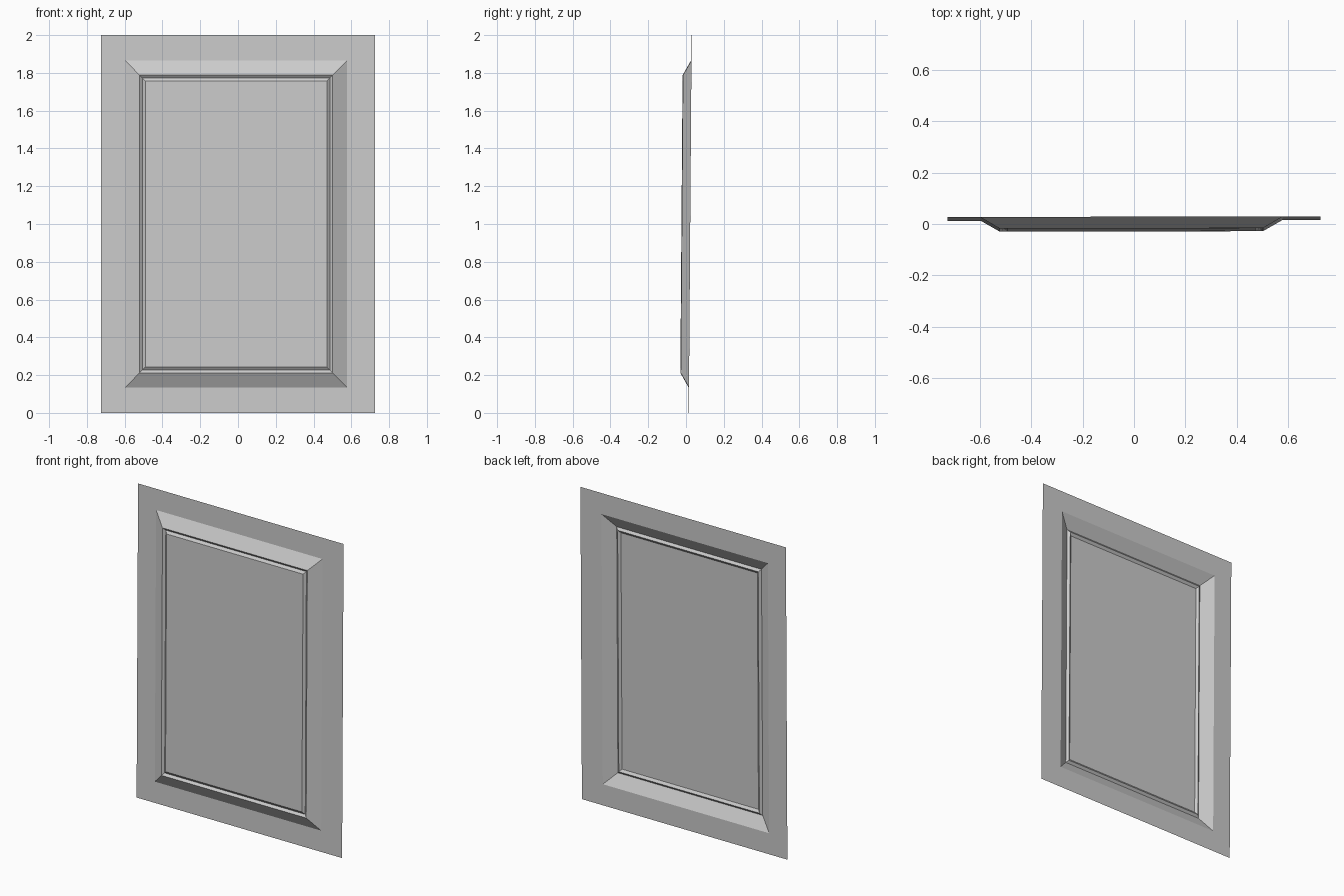
import bpy
import bmesh

cube = bpy.data.objects.get("Cube")
if cube:
    bpy.data.objects.remove(cube, do_unlink=True)

grey = bpy.data.materials.new("plain grey")
grey.use_nodes = True
grey.diffuse_color = (0.6, 0.6, 0.6, 1)
grey.node_tree.nodes["Principled BSDF"].inputs["Base Color"].default_value = (0.6, 0.6, 0.6, 1)

# Nested rectangles from the rim inwards: half width, half height, x centre, height towards the front
rim = (0.725, 1.0, 0.0, 0.0)
bevel_foot = (0.587, 0.865, -0.01, 0.0)
bevel_top = (0.511, 0.788, -0.01, 0.044)
groove_floor = (0.496, 0.773, -0.01, 0.032)
panel_edge = (0.481, 0.757, -0.01, 0.044)


def corners(bm, ring):
    """Four corners of a rectangle on the slightly leaning sheet."""
    half_w, half_h, centre, depth = ring
    verts = []
    for sx, sz in ((-1, -1), (1, -1), (1, 1), (-1, 1)):
        x = centre + sx * half_w
        z = 1 + sz * half_h
        lean = 0.021 + 0.0075 * (z - 1) + 0.002 * x
        verts.append(bm.verts.new((x, lean - depth, z)))
    return verts


def build(name, outer, inner=None):
    """A mitred frame between two rectangles, or a filled rectangle."""
    bm = bmesh.new()
    a = corners(bm, outer)
    if inner:
        b = corners(bm, inner)
        for i in range(4):
            j = (i + 1) % 4
            bm.faces.new((a[i], a[j], b[j], b[i]))
    else:
        bm.faces.new(a)
    mesh = bpy.data.meshes.new(name)
    bm.to_mesh(mesh)
    bm.free()
    mesh.materials.append(grey)
    obj = bpy.data.objects.new(name, mesh)
    bpy.context.collection.objects.link(obj)
    return obj


# Flat outer border, sloped moulding, V-shaped groove and raised centre
build("flat_border", rim, bevel_foot)
build("sloped_moulding", bevel_foot, bevel_top)
build("groove_outer_wall", bevel_top, groove_floor)
build("groove_inner_wall", groove_floor, panel_edge)
build("centre_panel", panel_edge)
